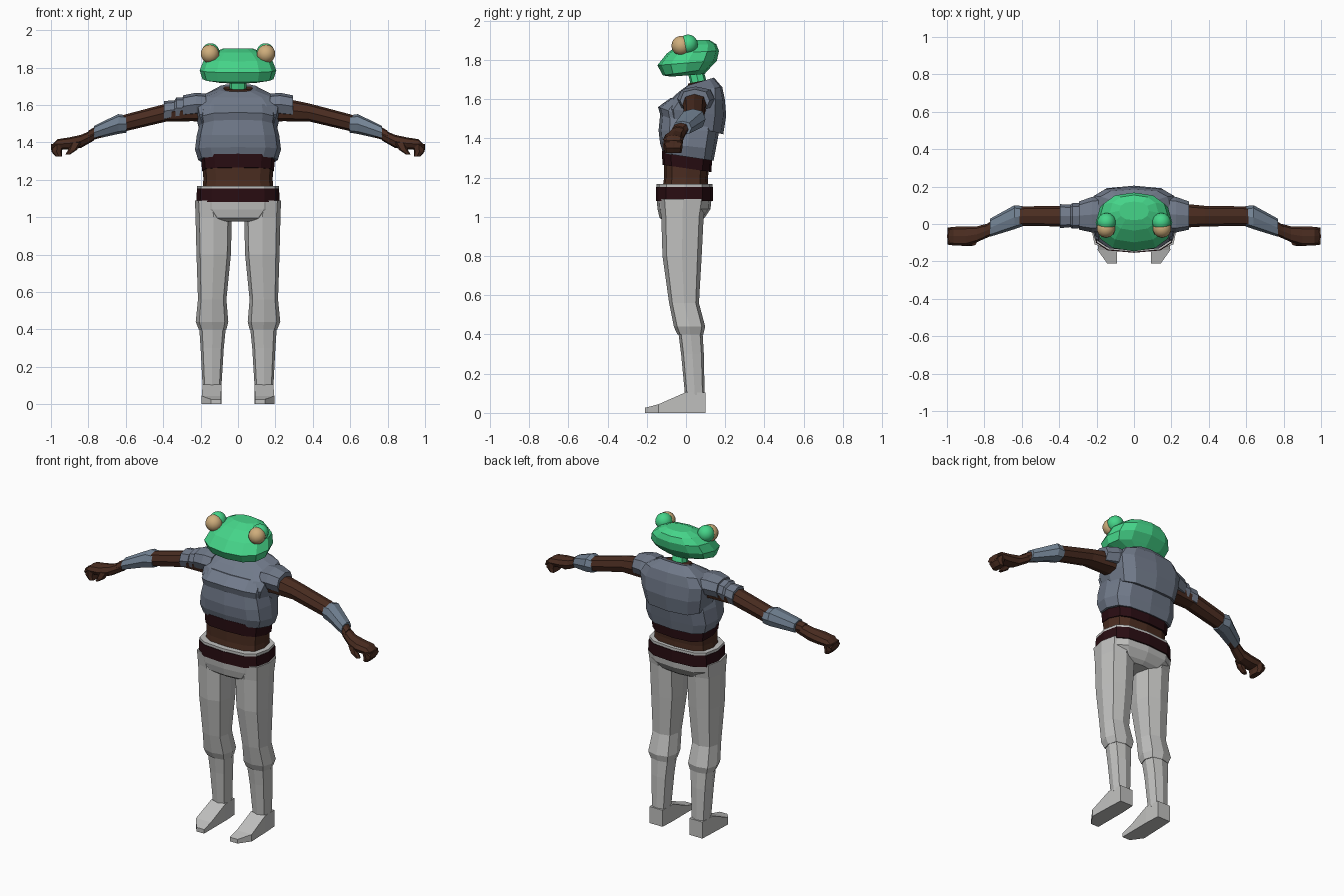
import bpy, bmesh, math
from mathutils import Vector


def mat(name, rgb):
    m = bpy.data.materials.new(name)
    m.diffuse_color = (*rgb, 1)
    return m


GREEN = mat("green_skin", (0.06, 0.66, 0.25))
TAN = mat("tan_eye", (0.62, 0.42, 0.20))
ARMOR = mat("slate_armor", (0.165, 0.195, 0.255))
BRACER = mat("blue_grey_armor", (0.17, 0.225, 0.295))
BROWN = mat("brown_cloth", (0.07, 0.026, 0.015))
DARK = mat("dark_belt", (0.022, 0.004, 0.006))
WHITE = mat("pale_trousers", (0.53, 0.53, 0.52))


def section(n, p, turn):
    """Unit cross-section; p below 1 makes it boxier."""
    pts = []
    for i in range(n):
        a = 2 * math.pi * (i + turn) / n
        c, s = math.cos(a), math.sin(a)
        pts.append((math.copysign(abs(c) ** p, c), math.copysign(abs(s) ** p, s)))
    m = max(abs(v) for q in pts for v in q)
    return [(a / m, b / m) for a, b in pts]


def loft(name, rings, material, axis="z", n=8, p=0.8, turn=0.0, side=1):
    """Rings are (position along axis, centre 1, centre 2, radius 1, radius 2, tilt)."""
    bm = bmesh.new()
    shape = section(n, p, turn)
    loops = []
    for along, c1, c2, r1, r2, *t in rings:
        tilt = t[0] if t else 0
        loop = []
        for a, b in shape:
            u, v, w = c1 + a * r1, c2 + b * r2, along + tilt * b * r2
            co = {"z": (u, v, w), "x": (w, u, v), "y": (u, w, v)}[axis]
            loop.append(bm.verts.new((co[0] * side, co[1], co[2])))
        loops.append(loop)
    for l0, l1 in zip(loops, loops[1:]):
        for i in range(n):
            j = (i + 1) % n
            bm.faces.new((l0[i], l0[j], l1[j], l1[i]))
    bm.faces.new(loops[0])
    bm.faces.new(loops[-1])
    bmesh.ops.recalc_face_normals(bm, faces=bm.faces)
    me = bpy.data.meshes.new(name)
    bm.to_mesh(me)
    bm.free()
    me.materials.append(material)
    ob = bpy.data.objects.new(name, me)
    bpy.context.collection.objects.link(ob)
    return ob


def ball(name, centre, r, material):
    bm = bmesh.new()
    bmesh.ops.create_uvsphere(bm, u_segments=14, v_segments=10, radius=r)
    bmesh.ops.translate(bm, verts=bm.verts, vec=Vector(centre))
    me = bpy.data.meshes.new(name)
    bm.to_mesh(me)
    bm.free()
    me.materials.append(material)
    me.shade_smooth()
    bpy.context.collection.objects.link(bpy.data.objects.new(name, me))


# Head and neck
loft("head", [(1.722, 0, 0.01, 0.11, 0.085, 0.08), (1.738, 0, 0.0, 0.19, 0.118, 0.14),
              (1.785, 0, 0.006, 0.205, 0.152, 0.08), (1.84, 0, 0.035, 0.183, 0.133, 0.05),
              (1.88, 0, 0.06, 0.13, 0.095), (1.902, 0, 0.07, 0.08, 0.05)],
     GREEN, n=12, p=0.85)
loft("neck", [(1.64, 0, 0.075, 0.05, 0.045), (1.76, 0, 0.045, 0.042, 0.04)], GREEN)

# Torso from the hips up
loft("hips", [(0.977, 0, -0.02, 0.13, 0.09), (0.995, 0, -0.02, 0.165, 0.115),
              (1.04, 0, -0.01, 0.215, 0.135), (1.09, 0, -0.01, 0.222, 0.14)],
     WHITE, n=12, p=0.65)
loft("belt", [(1.08, 0, -0.008, 0.222, 0.146), (1.152, 0, -0.008, 0.22, 0.146)],
     DARK, n=12, p=0.65)
loft("trouser_rim", [(1.14, 0, -0.008, 0.218, 0.142), (1.168, 0, -0.008, 0.218, 0.142)],
     WHITE, n=12, p=0.65)
loft("waist", [(1.1, 0, -0.005, 0.195, 0.12), (1.2, 0, 0.0, 0.185, 0.112),
               (1.3, 0, 0.005, 0.19, 0.118)], BROWN, n=12, p=0.65)
loft("upper_band", [(1.247, 0, 0.005, 0.192, 0.125, -0.15), (1.32, 0, 0.005, 0.198, 0.128, -0.15)],
     DARK, n=12, p=0.65)
loft("breastplate", [(1.305, 0, 0.012, 0.212, 0.128, -0.15), (1.36, 0, 0.01, 0.23, 0.142, -0.1),
                     (1.44, 0, 0.015, 0.22, 0.155), (1.52, 0, 0.01, 0.2, 0.142),
                     (1.58, 0, 0.015, 0.18, 0.11)], ARMOR, n=12, p=0.65)
loft("shoulder_mantle", [(1.46, 0, 0.04, 0.205, 0.15, -0.26), (1.535, 0, 0.042, 0.225, 0.163, -0.12),
                         (1.6, 0, 0.06, 0.235, 0.138), (1.65, 0, 0.075, 0.195, 0.11, 0.1),
                         (1.69, 0, 0.075, 0.1, 0.068, 0.3)], ARMOR, n=12, p=0.62)
loft("collar_lining", [(1.66, 0, 0.072, 0.082, 0.062), (1.692, 0, 0.07, 0.078, 0.06, 0.2)],
     BROWN, n=12)

for side, tag in ((1, "left"), (-1, "right")):
    # Eyes set into green lids
    ball(f"{tag}_eyelid", (side * 0.147, 0.01, 1.88), 0.05, GREEN)
    ball(f"{tag}_eye", (side * 0.15, -0.024, 1.873), 0.05, TAN)

    # Arm, bracer and curled hand
    loft(f"{tag}_arm", [(0.13, 0.045, 1.575, 0.07, 0.07), (0.24, 0.045, 1.575, 0.066, 0.062),
                        (0.38, 0.042, 1.56, 0.055, 0.048), (0.6, 0.042, 1.505, 0.052, 0.045),
                        (0.7, 0.01, 1.475, 0.048, 0.042), (0.8, -0.042, 1.435, 0.034, 0.028)],
         BROWN, axis="x", side=side)
    loft(f"{tag}_bracer", [(0.595, 0.042, 1.498, 0.054, 0.046), (0.64, 0.036, 1.498, 0.064, 0.053),
                           (0.77, -0.02, 1.452, 0.048, 0.036)], BRACER, axis="x", side=side)
    loft(f"{tag}_hand", [(0.77, -0.03, 1.44, 0.036, 0.03), (0.84, -0.055, 1.405, 0.042, 0.035),
                         (0.9, -0.065, 1.395, 0.052, 0.032), (0.965, -0.065, 1.39, 0.05, 0.027),
                         (0.998, -0.065, 1.37, 0.045, 0.015)], BROWN, axis="x", side=side)
    loft(f"{tag}_fingers", [(1.39, 0.966, -0.065, 0.034, 0.05), (1.35, 0.97, -0.065, 0.028, 0.046),
                            (1.325, 0.958, -0.065, 0.018, 0.042)], BROWN, p=0.6, side=side)
    loft(f"{tag}_thumb", [(1.4, 0.865, -0.09, 0.03, 0.025), (1.36, 0.885, -0.1, 0.024, 0.02),
                          (1.335, 0.91, -0.1, 0.012, 0.014)], BROWN, n=6, side=side)

    # Shoulder guard
    loft(f"{tag}_shoulder_guard", [(0.17, 0.055, 1.6, 0.095, 0.06), (0.225, 0.05, 1.603, 0.095, 0.062),
                                   (0.295, 0.045, 1.593, 0.075, 0.058)],
         ARMOR, axis="x", side=side)

    # Leg with knee break, then the boot
    loft(f"{tag}_thigh", [(1.09, 0.14, -0.015, 0.09, 0.12), (1.0, 0.13, -0.018, 0.097, 0.108),
                          (0.8, 0.13, -0.02, 0.092, 0.1), (0.56, 0.138, -0.01, 0.076, 0.076),
                          (0.44, 0.139, 0.018, 0.087, 0.08), (0.4, 0.136, 0.022, 0.074, 0.066)],
         WHITE, p=0.7, side=side)
    loft(f"{tag}_shin", [(0.42, 0.136, 0.022, 0.072, 0.062), (0.3, 0.138, 0.033, 0.062, 0.058),
                         (0.09, 0.139, 0.045, 0.05, 0.05)], WHITE, p=0.7, side=side)
    loft(f"{tag}_foot", [(0.1, 0.139, 0.052, 0.045, 0.052), (0.0, 0.139, 0.053, 0.05, 0.053),
                         (-0.14, 0.142, 0.022, 0.052, 0.022), (-0.21, 0.117, 0.013, 0.027, 0.013)],
         WHITE, axis="y", n=4, turn=0.5, side=side)

# Extra layered plate on one upper arm only
loft("upper_arm_plate", [(0.27, 0.045, 1.587, 0.066, 0.056), (0.33, 0.043, 1.583, 0.068, 0.056),
                         (0.34, 0.043, 1.575, 0.06, 0.05), (0.395, 0.042, 1.567, 0.064, 0.054)],
     ARMOR, axis="x", side=-1)
# Raised chest plate with an arched lower edge
chest = loft("chest_plate", [(1.47, 0, 0.0, 0.2, 0.13, -0.35), (1.51, 0, 0.0, 0.208, 0.143, -0.35),
                             (1.6, 0, 0.03, 0.2, 0.11, -0.05)], ARMOR, n=12, p=0.65)
